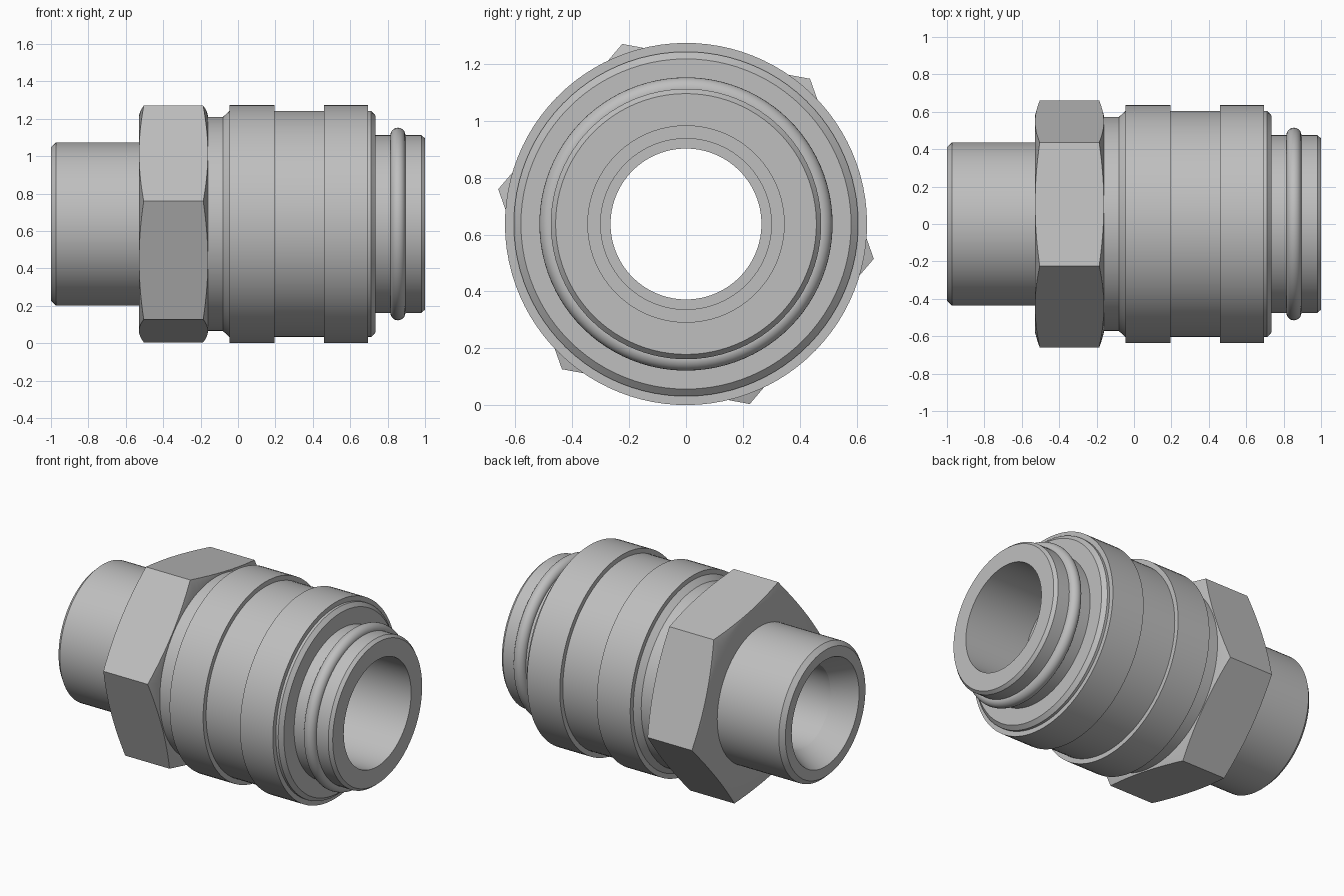
import bpy, bmesh
from math import sin, cos, pi, radians

cube = bpy.data.objects.get("Cube")
if cube:
    bpy.data.objects.remove(cube, do_unlink=True)

AXIS_Z = 0.637
SEGMENTS = 96
START = radians(-10.5)

steel = bpy.data.materials.new("satin steel grey")
steel.use_nodes = True
steel.diffuse_color = (0.52, 0.52, 0.52, 1)
steel.node_tree.nodes["Principled BSDF"].inputs["Base Color"].default_value = (0.52, 0.52, 0.52, 1)


def lathe(name, profile):
    """Sweep a closed (x, radius) profile round the x axis; profile takes the step number."""
    bm = bmesh.new()
    rings = []
    for i in range(SEGMENTS):
        a = START + 2 * pi * i / SEGMENTS
        rings.append([bm.verts.new((x, r * cos(a), AXIS_Z + r * sin(a))) for x, r in profile(i)])
    count = len(rings[0])
    for i, ring in enumerate(rings):
        after = rings[(i + 1) % SEGMENTS]
        for j in range(count):
            k = (j + 1) % count
            bm.faces.new((ring[j], ring[k], after[k], after[j]))
    bmesh.ops.recalc_face_normals(bm, faces=bm.faces[:])
    mesh = bpy.data.meshes.new(name)
    bm.to_mesh(mesh)
    bm.free()
    mesh.materials.append(steel)
    obj = bpy.data.objects.new(name, mesh)
    bpy.context.collection.objects.link(obj)
    bpy.ops.object.select_all(action='DESELECT')
    obj.select_set(True)
    bpy.context.view_layer.objects.active = obj
    bpy.ops.object.shade_smooth_by_angle(angle=radians(25))
    return obj


# Core tube: tail pipe, nose, countersunk inlet and stepped bore
core = [(-1, 0.41), (-0.972, 0.437), (-0.35, 0.437), (-0.35, 0.475), (0.98, 0.475), (1, 0.458),
        (1, 0.345), (0.55, 0.345), (0.55, 0.30), (0.3, 0.30), (0.3, 0.265),
        (-0.85, 0.265), (-1, 0.345)]
lathe("core_tube", lambda i: core)

# Sleeve: neck, flared shoulder, two raised bands and chamfered end
sleeve = [(-0.3, 0.573), (-0.08, 0.573), (-0.045, 0.605), (-0.045, 0.636), (0.195, 0.636),
          (0.195, 0.605), (0.46, 0.605), (0.46, 0.636), (0.695, 0.636), (0.695, 0.605),
          (0.712, 0.605), (0.735, 0.58), (0.735, 0.46), (-0.3, 0.46)]
lathe("sleeve", lambda i: sleeve)

# Hex nut: corners are trimmed by a shallow cone at both ends
CORNER, FLAT, RIM = 0.671, 0.581, 0.577


def hex_profile(i):
    r = FLAT / cos(2 * pi * (i % 16) / SEGMENTS - pi / 6)
    trim = 0.026 * (r - RIM) / (CORNER - RIM)
    left, right = -0.53, -0.16
    return [(left, 0.42), (left, RIM), (left + trim, r), (right - trim, r), (right, RIM), (right, 0.42)]


lathe("hex_nut", hex_profile)

# Sealing ring round the nose
ring = [(0.855 + 0.04 * cos(2 * pi * k / 24), 0.475 + 0.04 * sin(2 * pi * k / 24)) for k in range(24)]
lathe("seal_ring", lambda i: ring)
